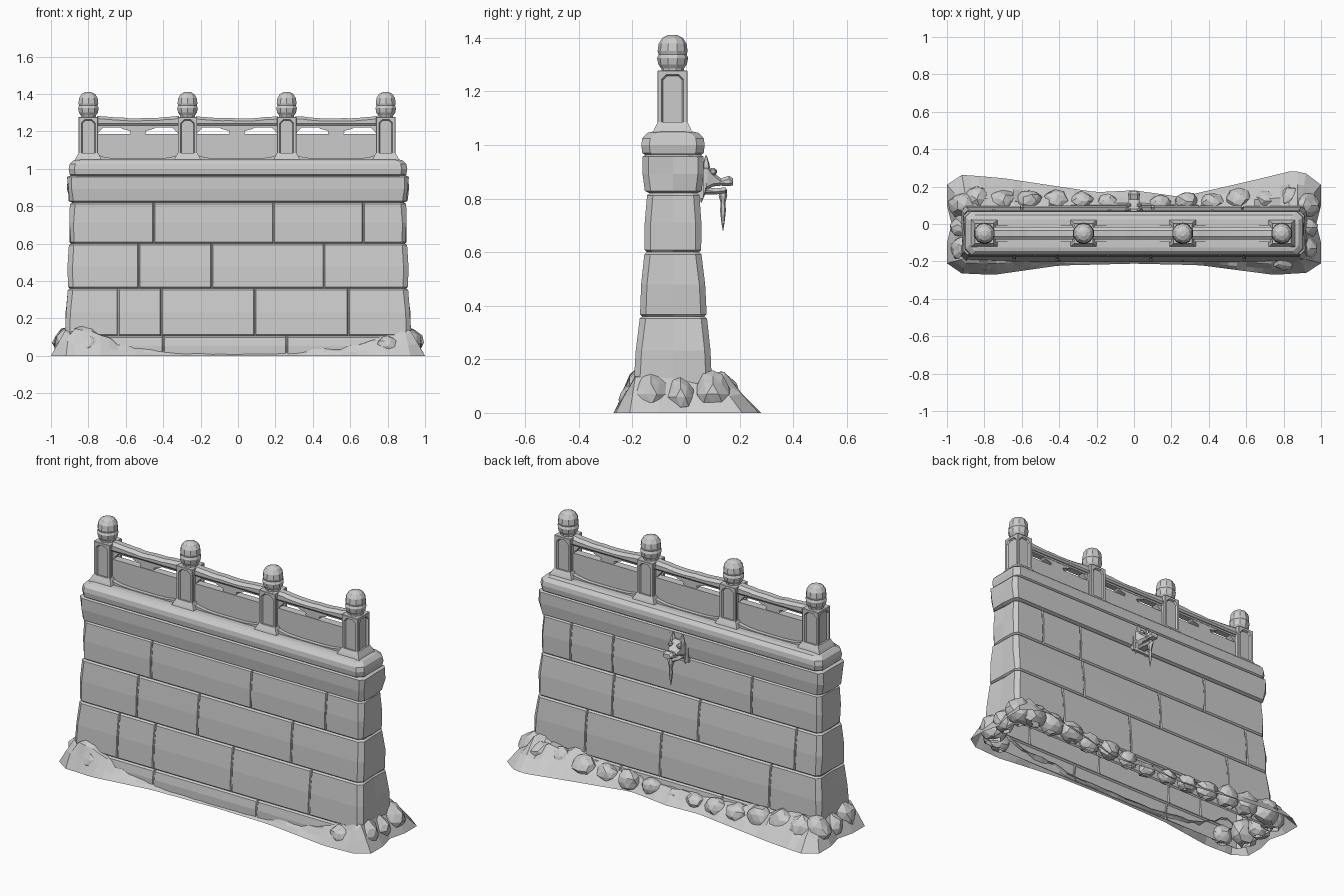
import bpy, bmesh, math, random
from mathutils import Vector

random.seed(4)
if "Cube" in bpy.data.objects:
    bpy.data.objects.remove(bpy.data.objects["Cube"])

stone = bpy.data.materials.new("grey stone")
stone.use_nodes = True
GREY = (0.6, 0.6, 0.6, 1)
stone.diffuse_color = GREY
stone.node_tree.nodes["Principled BSDF"].inputs["Base Color"].default_value = GREY


def finish(name, bm):
    bmesh.ops.recalc_face_normals(bm, faces=bm.faces)
    mesh = bpy.data.meshes.new(name)
    bm.to_mesh(mesh)
    bm.free()
    mesh.materials.append(stone)
    obj = bpy.data.objects.new(name, mesh)
    bpy.context.collection.objects.link(obj)
    return obj


def loft(name, rings, caps=True):
    """Skin a list of equal-length closed rings."""
    bm = bmesh.new()
    loops = [[bm.verts.new(p) for p in ring] for ring in rings]
    n = len(loops[0])
    for a, b in zip(loops, loops[1:]):
        for i in range(n):
            j = (i + 1) % n
            bm.faces.new((a[i], a[j], b[j], b[i]))
    if caps:
        bm.faces.new(loops[0])
        bm.faces.new(loops[-1])
    return finish(name, bm)


def prism(name, outline, y0, y1):
    return loft(name, [[(x, y, z) for x, z in outline] for y in (y0, y1)])


def lathe(name, x, y, profile, sides=10):
    turn = [2 * math.pi * (i + 0.5) / sides for i in range(sides)]
    return loft(name, [[(x + r * math.cos(a), y + r * math.sin(a), z) for a in turn]
                       for r, z in profile])


def lerp(table, t):
    """Read a value from a sorted table of (key, value) pairs."""
    for (a, u), (b, v) in zip(table, table[1:]):
        if t <= b:
            return u + (v - u) * max(0, t - a) / (b - a)
    return table[-1][1]


# Battered wall faces at each height
FRONT = [(0, -.205), (.36, -.172), (.6, -.155), (.82, -.145), (.96, -.155)]
BACK = [(0, .105), (.36, .078), (.6, .057), (.82, .05), (.96, .058)]
HALF = [(0, .93), (.36, .905), (.6, .9), (.82, .893), (.96, .905)]
GAP = .009


def plan(z, cuts_front, cuts_back, inset, jit):
    """Wall outline at one height, with a notch at every vertical joint."""
    h, f, b = lerp(HALF, z) - inset, lerp(FRONT, z) + inset, lerp(BACK, z) - inset
    c = .022
    deep = 0 if inset else GAP

    def side(y, cuts, inward):
        pts = []
        for x in cuts:
            pts += [(x - .006, y), (x - .003, y + inward * deep),
                    (x + .003, y + inward * deep), (x + .006, y)]
        return pts

    pts = [(-h + c, f)] + side(f, cuts_front, 1) + [(h - c, f), (h + jit[0], f + c)]
    pts += [(h + jit[1], (f + b) / 2), (h + jit[2], b - c), (h - c, b)]
    pts += side(b, cuts_back, -1)[::-1] + [(-h + c, b), (-h - jit[2], b - c)]
    pts += [(-h - jit[1], (f + b) / 2), (-h - jit[0], f + c)]
    return [(x, y, z) for x, y in pts]


# Stone courses: bottom, top, front joints, back joints
COURSES = [
    (0, .105, [-.4, .26], [-.3, .35]),
    (.105, .36, [-.64, -.41, .09, .59], [-.6, .1, .58]),
    (.36, .6, [-.53, -.14, .46], [-.75, -.13, .42]),
    (.6, .82, [-.45, .19, .67], [-.46, .43, .7]),
    (.82, .965, [], []),
]
for i, (z0, z1, cf, cb) in enumerate(COURSES):
    swell = -.008 if i == 4 else 0
    rings = []
    for z, inset in ((z0, GAP), (z0 + .008, swell), ((z0 + z1) / 2, swell - .004),
                     (z1 - .008, swell), (z1, GAP)):
        jit = [random.uniform(-.006, .006) for k in range(3)]
        rings.append(plan(z, cf, cb, inset, jit))
    loft("wall_course_%d" % (i + 1), rings, caps=False)


def slab(x, y0, y1, z, c=.03):
    return [(-x + c, y0, z), (x - c, y0, z), (x, y0 + c, z), (x, y1 - c, z),
            (x - c, y1, z), (-x + c, y1, z), (-x, y1 - c, z), (-x, y0 + c, z)]


# Coping stone under the balustrade
loft("coping", [slab(.89, -.145, .05, .958), slab(.9, -.163, .066, .97),
                slab(.905, -.167, .07, 1.0), slab(.9, -.163, .066, 1.025),
                slab(.88, -.145, .048, 1.045), slab(.86, -.125, .025, 1.05)])

# Balustrade posts with recessed panels, flared feet and bud finials
MID = -.05
POSTS = [-.8, -.27, .26, .79]
for x in POSTS:
    bm = bmesh.new()
    bmesh.ops.create_cube(bm, size=1)
    for v in bm.verts:
        v.co = Vector((x, MID, 1.16)) + Vector((v.co.x * .104, v.co.y * .112, v.co.z * .235))
    walls = [f for f in bm.faces if abs(f.normal.z) < .5]
    bmesh.ops.inset_individual(bm, faces=walls, thickness=.021)
    corners = list({v for f in walls for v in f.verts})
    bmesh.ops.bevel(bm, geom=corners, offset=.018, segments=1, affect='VERTICES')
    panels = [f for f in bm.faces if len(f.verts) == 8]
    bmesh.ops.inset_individual(bm, faces=panels, thickness=.006, depth=-.01)
    post = finish("post", bm)
    bevel = post.modifiers.new("soft corners", 'BEVEL')
    bevel.width, bevel.segments, bevel.angle_limit = .008, 1, math.radians(70)

    def square(r, ry, z):
        return [(x - r, MID - ry, z), (x + r, MID - ry, z),
                (x + r, MID + ry, z), (x - r, MID + ry, z)]
    loft("post_foot", [square(.075, .075, 1.04), square(.066, .068, 1.06), square(.052, .056, 1.085)])
    lathe("finial", x, MID, [(.042, 1.27), (.042, 1.285), (.053, 1.3), (.058, 1.325), (.052, 1.338),
                             (.056, 1.35), (.052, 1.378), (.038, 1.4), (.015, 1.411)])

# Balustrade bays: panel, curved sill, sagging handrail and brackets
for a, b in zip(POSTS, POSTS[1:]):
    mid, half = (a + b) / 2, (b - a) / 2 - .045
    prism("bay_panel", [(mid - half, 1.04), (mid + half, 1.04),
                        (mid + half, 1.185), (mid - half, 1.185)], MID - .022, MID + .022)
    steps = [k / 6 for k in range(-6, 7)]
    arc = [(mid + half * t, 1.054 + .022 * t ** 4) for t in steps]
    prism("bay_sill", [(mid - half, 1.035)] + arc + [(mid + half, 1.035)], MID - .045, MID + .045)
    rings = []
    for t in steps:
        top = 1.27 + .012 * t * t + random.uniform(-.002, .002)
        section = [(-.026, 1.232), (-.034, 1.242), (-.034, top - .014), (-.016, top),
                   (.016, top), (.034, top - .014), (.034, 1.242), (.026, 1.232)]
        rings.append([(mid + half * t, MID + y, z) for y, z in section])
    loft("handrail", rings)
    prism("under_rail", [(mid - half, 1.222), (mid + half, 1.222),
                         (mid + half, 1.236), (mid - half, 1.236)], MID - .02, MID + .02)
    cloud = [(.03, 1.18), (.045, 1.192), (.04, 1.202), (.085, 1.214), (.1, 1.226)]
    prism("centre_bracket", [(mid + x, z) for x, z in cloud] +
          [(mid - x, z) for x, z in cloud[::-1]], MID - .018, MID + .018)
    for s in (-1, 1):
        prism("corner_bracket", [(mid + s * half, 1.18), (mid + s * (half - .015), 1.2),
                                 (mid + s * (half - .04), 1.226), (mid + s * half, 1.226)],
              MID - .018, MID + .018)

# Beast-head water spout on the back face
prism("spout_plate", [(-.06, .8), (.06, .8), (.06, .945), (-.06, .945)], .04, .066)


def muzzle(name, sections):
    """Loft of chamfered boxes along y: y, half width, bottom, top."""
    loft(name, [[(-w, y, lo + .01), (-w * .6, y, lo), (w * .6, y, lo), (w, y, lo + .01),
                 (w, y, hi - .012), (w * .6, y, hi), (-w * .6, y, hi), (-w, y, hi - .012)]
                for y, w, lo, hi in sections])


muzzle("spout_head", [(.05, .045, .825, .92), (.08, .045, .835, .925), (.1, .038, .845, .9),
                      (.13, .028, .848, .875), (.16, .032, .846, .885), (.176, .024, .85, .875)])
muzzle("spout_jaw", [(.06, .036, .815, .845), (.11, .03, .815, .838), (.15, .018, .82, .842)])
for s in (-1, 1):
    ear = lathe("spout_ear", 0, 0, [(.016, 0), (.014, .025), (.003, .06)], 5)
    ear.location = (s * .03, .075, .9)
    brow = lathe("spout_brow", s * .028, .1, [(.006, .885), (.015, .895), (.015, .906), (.005, .914)], 6)
    whisker = lathe("spout_whisker", 0, 0, [(.014, 0), (.01, .04), (.002, .075)], 5)
    whisker.location, whisker.rotation_euler = (s * .036, .07, .86), (math.radians(170), 0, 0)
lathe("spout_icicle", 0, .138, [(.014, .835), (.016, .81), (.009, .785), (.011, .755), (.006, .71), (.001, .68)], 6)

# Earth skirt around the foot, open underneath
EDGE_FRONT = [(-.9, .265), (-.75, .272), (-.4, .222), (0, .212), (.35, .22), (.75, .272), (.9, .262)]
EDGE_BACK = [(-.9, .262), (-.7, .245), (-.4, .2), (-.2, .17), (0, .18), (.25, .145), (.6, .225), (.85, .285), (.92, .27)]
RISE_FRONT = [(-.88, .16), (-.75, .13), (-.62, .06), (-.3, .02), (.3, .022), (.42, .05), (.65, .055), (.88, .14)]
RISE_BACK = [(-.9, .15), (-.6, .11), (-.2, .075), (.25, .08), (.6, .12), (.9, .15)]
loop = []
xs = [-.92 + .046 * k for k in range(41)]
for x in xs:
    loop.append((x, -lerp(EDGE_FRONT, x), max(-.89, min(.89, x)), -.185, lerp(RISE_FRONT, x)))
for y in (-.21, -.1, 0, .1, .21):
    loop.append((.975 + .025 * (abs(y) > .05), y, .89, max(-.18, min(.08, y)), .13))
for x in xs[::-1]:
    loop.append((x, lerp(EDGE_BACK, x), max(-.89, min(.89, x)), .085, lerp(RISE_BACK, x)))
for y in (.21, .1, 0, -.1, -.21):
    loop.append((-.975 - .025 * (abs(y) > .05), y, -.89, max(-.18, min(.08, y)), .13))
rings = []
for part, lift, noise in ((0, 0, 0), (.35, .45, .2), (.7, .85, .25), (1, 1, .15)):
    rings.append([(ox + (ix - ox) * part, oy + (iy - oy) * part,
                   h * lift * (1 + random.uniform(-noise, noise))) for ox, oy, ix, iy, h in loop])
loft("earth_skirt", rings, caps=False)


def boulder(x, y, r, top):
    bm = bmesh.new()
    bmesh.ops.create_icosphere(bm, subdivisions=2, radius=1)
    for v in bm.verts:
        k = random.uniform(.88, 1.08)
        v.co = (x + v.co.x * r * 1.25 * k, y + v.co.y * r * k, max(0, top * (.45 + .55 * v.co.z * k)))
    flat = [f for f in bm.faces if all(v.co.z < .001 for v in f.verts)]
    bmesh.ops.delete(bm, geom=flat, context='FACES')
    finish("boulder", bm)


# Boulders along the back and at the corners
for k in range(13):
    x = -.84 + .14 * k
    boulder(x, .105 + .03 * abs(x) + random.uniform(-.01, .01), .045 + .025 * abs(x),
            .07 + .07 * abs(x) + random.uniform(0, .025))
for s in (-1, 1):
    boulder(s * .9, -.13, .07, .155)
    boulder(s * .915, -.02, .055, .13)
    boulder(s * .905, .1, .07, .155)
    boulder(s * .8, -.2, .05, .11)
